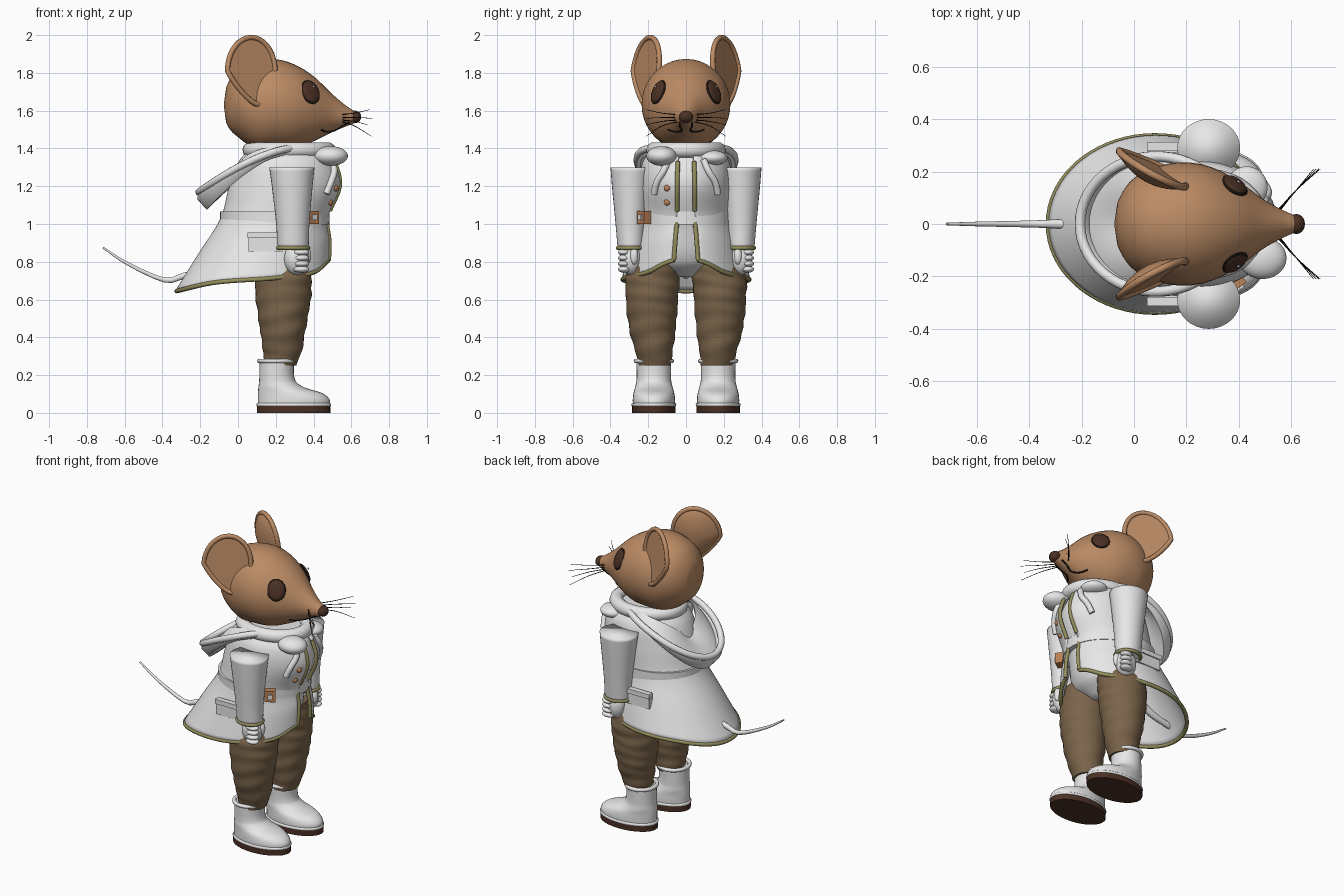
import bpy, bmesh
from math import sin, cos, pi, sqrt, radians
from mathutils import Vector

if "Cube" in bpy.data.objects:
    bpy.data.objects.remove(bpy.data.objects["Cube"])


def material(name, rgb):
    m = bpy.data.materials.new(name)
    m.use_nodes = True
    m.diffuse_color = (*rgb, 1)
    m.node_tree.nodes["Principled BSDF"].inputs["Base Color"].default_value = (*rgb, 1)
    return m


WHITE = material("white cloth", (.8, .8, .8))
FUR = material("brown fur", (.5, .26, .13))
PANTS = material("trouser brown", (.2, .13, .07))
OLIVE = material("olive trim", (.3, .28, .11))
DARK = material("dark brown", (.07, .03, .018))
BLACK = material("black line", (.012, .008, .006))
COPPER = material("copper", (.5, .22, .09))


def finish(ob, mat, angle=45):
    ob.data.materials.clear()
    ob.data.materials.append(mat)
    bpy.ops.object.select_all(action="DESELECT")
    ob.select_set(True)
    bpy.context.view_layer.objects.active = ob
    if angle >= 180:
        bpy.ops.object.shade_smooth()
    else:
        bpy.ops.object.shade_smooth_by_angle(angle=radians(angle))
    return ob


def at(keys, p):
    """Smooth interpolation of (position, values...) keys."""
    i = 0
    while i < len(keys) - 2 and p > keys[i + 1][0]:
        i += 1

    def slope(j, c):
        a, b = keys[max(j - 1, 0)], keys[min(j + 1, len(keys) - 1)]
        return (b[c] - a[c]) / (b[0] - a[0])
    a, b = keys[i], keys[i + 1]
    h = b[0] - a[0]
    t = (p - a[0]) / h
    return [a[c] * (1 - t) ** 2 * (1 + 2 * t) + b[c] * t * t * (3 - 2 * t)
            + h * t * (1 - t) * ((1 - t) * slope(i, c) - t * slope(i + 1, c))
            for c in range(1, len(a))]


def steps(keys, n):
    out = [a[0] + (b[0] - a[0]) * k / n for a, b in zip(keys, keys[1:]) for k in range(n)]
    return out + [keys[-1][0]]


def skin(name, rows, mat, closed=True, caps=True, thick=0, angle=45):
    """Bridge rows of points into a surface."""
    bm = bmesh.new()
    vs = [[bm.verts.new(p) for p in r] for r in rows]
    n = len(rows[0])
    for a, b in zip(vs, vs[1:]):
        for i in range(n if closed else n - 1):
            j = (i + 1) % n
            bm.faces.new((a[i], a[j], b[j], b[i]))
    if caps:
        bm.faces.new(vs[0])
        bm.faces.new(vs[-1])
    bmesh.ops.recalc_face_normals(bm, faces=bm.faces)
    me = bpy.data.meshes.new(name)
    bm.to_mesh(me)
    bm.free()
    ob = bpy.data.objects.new(name, me)
    bpy.context.collection.objects.link(ob)
    if thick:
        mod = ob.modifiers.new("thickness", "SOLIDIFY")
        mod.thickness, mod.offset = thick, 0
    return finish(ob, mat, angle)


def loft(name, keys, mat, axis="z", n=5, seg=32, ripple=0, angle=45):
    rows = []
    for p in steps(keys, n):
        c1, c2, r1, r2 = at(keys, p)
        row = []
        for i in range(seg):
            t = 2 * pi * i / seg
            k = 1 + ripple * (sin(p * 75 + 2 * sin(t + p * 9)) + .6 * sin(p * 43 - 2 * t))
            u, v = c1 + r1 * k * cos(t), c2 + r2 * k * sin(t)
            row.append((u, v, p) if axis == "z" else (p, u, v))
        rows.append(row)
    return skin(name, rows, mat, angle=angle)


def ball(name, loc, scale, mat, normal=None):
    bpy.ops.mesh.primitive_uv_sphere_add(segments=28, ring_count=16, location=loc)
    ob = bpy.context.object
    ob.name, ob.scale = name, scale
    if normal:
        ob.rotation_euler = Vector(normal).to_track_quat("Z", "Y").to_euler()
    return finish(ob, mat)


def box(name, loc, size, mat, turn=0):
    bpy.ops.mesh.primitive_cube_add(size=1, location=loc)
    ob = bpy.context.object
    ob.name, ob.scale, ob.rotation_euler.z = name, size, turn
    mod = ob.modifiers.new("soft edges", "BEVEL")
    mod.width, mod.segments = .005, 2
    return finish(ob, mat)


def ring(name, loc, rx, ry, r, mat):
    pts = [(loc[0] + rx * cos(t * pi / 20), loc[1] + ry * sin(t * pi / 20), loc[2]) for t in range(40)]
    return tube(name, pts, r, mat, loop=True)


def tube(name, pts, r, mat, r_end=None, loop=False, fine=1):
    if fine > 1:
        keys = [(i, *p) for i, p in enumerate(pts)]
        pts = [at(keys, p) for p in steps(keys, fine)]
    cu = bpy.data.curves.new(name, "CURVE")
    cu.dimensions, cu.bevel_depth, cu.bevel_resolution = "3D", r, 3
    cu.use_fill_caps = True
    sp = cu.splines.new("POLY")
    sp.points.add(len(pts) - 1)
    sp.use_cyclic_u = loop
    for i, p in enumerate(pts):
        sp.points[i].co = (*p, 1)
        sp.points[i].radius = 1 + ((r_end or r) / r - 1) * i / (len(pts) - 1)
    ob = bpy.data.objects.new(name, cu)
    bpy.context.collection.objects.link(ob)
    bpy.ops.object.select_all(action="DESELECT")
    ob.select_set(True)
    bpy.context.view_layer.objects.active = ob
    bpy.ops.object.convert(target="MESH")
    return finish(bpy.context.object, mat)


# Head, nose and tail
HEAD = [(-.075, 0, 1.63, .006, .006), (-.06, 0, 1.63, .09, .1), (0, 0, 1.64, .175, .18),
        (.1, 0, 1.63, .222, .235), (.2, 0, 1.632, .235, .24), (.3, 0, 1.622, .215, .222),
        (.4, 0, 1.61, .162, .172), (.5, 0, 1.587, .09, .1), (.57, 0, 1.572, .052, .056), (.62, 0, 1.565, .03, .03)]
loft("head", HEAD, FUR, axis="x", n=6, seg=40)
ball("nose", (.62, 0, 1.567), (.032, .038, .033), DARK)
tube("tail", [(.02, 0, .84), (-.14, 0, .76), (-.29, 0, .725), (-.39, 0, .703), (-.585, 0, .79), (-.715, 0, .875)],
     .026, WHITE, r_end=.005, fine=3)


def cheek(x, z, side, out=0):
    _, zc, ry, rz = at(HEAD, x)
    return Vector((x, side * (ry * sqrt(max(0, 1 - ((z - zc) / rz) ** 2)) + out), z))


def ear_point(r, t, side):
    v = .178 * r * sin(t)
    low = max(0, -v / .178)
    u = .143 * r * cos(t) * (1 - .35 * low) + .05 * low
    d = -.045 * (1 - r * r)
    return (.07 + .88 * u + .47 * d, side * (.212 - .47 * u + .88 * d - .13 * v), 1.81 + v)


for side in (-1, 1):
    # Ears with a rolled rim
    rows = [[ear_point(r / 6, t * pi / 18, side) for t in range(36)] for r in range(1, 7)]
    skin("ear", rows, FUR, thick=.02).data.polygons.foreach_get
    skin("ear_centre", [rows[0], [ear_point(.02, t * pi / 18, side) for t in range(36)]], FUR, thick=.02)
    tube("ear_rim", rows[-1], .014, FUR, loop=True)
    # Eyes, mouth and whiskers
    eye, n = cheek(.385, 1.7, side), Vector((.5, side * .75, .36)).normalized()
    ball("eye_rim", eye - n * .004, (.057, .068, .014), BLACK, n)
    ball("eye", eye, (.05, .061, .017), DARK, n)
    ball("eye_glint", eye + n * .015 + Vector((.006, 0, .022)), (.006, .006, .004), WHITE, n)
    tube("mouth", [cheek(x, z, side) for x, z in ((.44, 1.5), (.47, 1.488), (.51, 1.495), (.55, 1.518), (.59, 1.54))],
         .005, BLACK, fine=4)
    for z, ex, ez in ((1.58, .695, 1.605), (1.565, .71, 1.56), (1.55, .685, 1.525), (1.54, .705, 1.465)):
        tube("whisker", [cheek(.555, z, side), (.62, side * .13, z * .7 + ez * .3), (ex, side * .21, ez)],
             .0028, BLACK, r_end=.0012, fine=5)

# Inner body and coat
loft("shirt", [(.72, .24, 0, .06, .06), (.8, .24, 0, .16, .19), (1, .2, 0, .255, .22), (1.2, .25, 0, .27, .215),
               (1.32, .26, 0, .235, .2), (1.4, .25, 0, .18, .16)], WHITE)
COAT = [(.64, .08, .405, .335), (.835, .14, .345, .29), (1.03, .195, .28, .245),
        (1.2, .25, .29, .24), (1.32, .26, .255, .225), (1.39, .26, .2, .175)]
HEM = [(-1, .645), (-.5, .69), (.3, .715), (.8, .745), (1, .815)]
GAP = .19


def coat(t, p, out=0):
    xc, rx, ry = at(COAT, p)
    z = p if p > 1.03 else 1.03 - (1.03 - p) / .39 * (1.03 - at(HEM, cos(t))[0])
    return (xc + (rx + out) * cos(t), (ry + out) * sin(t), z)


turns = [GAP + (2 * pi - 2 * GAP) * i / 64 for i in range(65)]
skin("coat", [[coat(t, p) for t in turns] for p in steps(COAT, 6)], WHITE, closed=False, caps=False, thick=.014)
tube("hem_trim", [coat(t, .64) for t in turns], .012, OLIVE)
loft("belt", [(z, .195, 0, .29, .257) for z in (.998, 1.03, 1.065)], WHITE, n=1, seg=48)
box("buckle", (.39, -.222, 1.035), (.065, .045, .07), COPPER, .6)
box("buckle_plate", (.402, -.24, 1.035), (.03, .02, .03), WHITE, .6)
for p in (1.115, 1.19):
    ball("button", coat(-.42, p, .006), (.017, .017, .012), COPPER, (1, -.4, 0))

# Collar, hood and scarf knot
ring("collar", (.27, 0, 1.392), .205, .17, .042, WHITE)


def hood(a, k, dz):
    w = (1 + cos(a)) / 2
    k = 1 - (1 - k) * max(w, .15)
    x = .08 - .295 * cos(a)
    z = 1.4 - .235 * (max(0, .29 - x) / .505) ** 1.5
    return (.08 - .295 * k * cos(a), .262 * k * sin(a), z + dz * max(w, .35))


sweep = [-2.36 + 4.72 * i / 40 for i in range(41)]
SECTION = ((1, 0), (1, -.035), (.83, -.09), (.55, -.01), (.3, .05), (.3, .09), (.6, .04), (.85, -.045), (.94, 0))
skin("hood", [[hood(a, k, dz) for k, dz in SECTION] for a in sweep], WHITE, angle=70)
tube("hood_rim", [hood(a, .97, .004) for a in sweep], .02, WHITE)
ball("scarf_knot", (.49, -.13, 1.36), (.092, .08, .052), WHITE)
ball("scarf_fold", (.43, .14, 1.35), (.08, .08, .04), WHITE)

for side in (-1, 1):
    # Coat front trims, drawstring and pocket
    for name, lo, hi in (("chest_trim", 1.07, 1.33), ("skirt_trim", .64, .995)):
        tube(name, [coat(side * GAP, lo + (hi - lo) * i / 8, .004) for i in range(9)], .012, OLIVE)
    tube("drawstring", [coat(side * t, p, .014) for t, p in ((.42, 1.34), (.5, 1.28), (.66, 1.22), (.72, 1.16))],
         .018, WHITE, fine=4)
    box("pocket", (.145, side * .288, .9), (.18, .035, .09), WHITE)
    box("pocket_flap", (.145, side * .296, .94), (.19, .035, .03), WHITE)
    # Sleeve, cuff and hand
    loft("sleeve", [(.87, .292, side * .292, .082, .07), (1, .29, side * .293, .088, .08),
                    (1.2, .287, side * .292, .108, .1), (1.3, .285, side * .29, .12, .11)], WHITE, angle=180)
    ring("cuff_trim", (.292, side * .292, .873), .08, .068, .011, OLIVE)
    ball("hand", (.31, side * .292, .815), (.066, .058, .085), WHITE)
    for i in range(4):
        ball("finger", (.335, side * .328, .85 - .03 * i), (.042, .032, .018), WHITE)
    ball("thumb", (.365, side * .275, .83), (.022, .022, .045), WHITE)
    # Creased trousers
    loft("trouser_leg", [(.25, .225, side * .165, .082, .085), (.33, .235, side * .17, .103, .1),
                         (.45, .237, side * .178, .122, .124), (.6, .24, side * .18, .145, .138),
                         (.72, .24, side * .175, .15, .142), (.84, .24, side * .15, .14, .12)],
         PANTS, n=9, seg=40, ripple=.018)
    # Boots
    y = side * .17
    loft("boot", [(.03, .295, y, .19, .11), (.07, .295, y, .19, .112), (.105, .275, y, .17, .108),
                  (.135, .23, y, .122, .1), (.17, .208, y, .096, .092), (.275, .205, y, .09, .092)], WHITE)
    ring("boot_rim", (.205, y, .275), .092, .095, .012, WHITE)
    ring("boot_welt", (.295, y, .043), .188, .109, .01, WHITE)
    loft("sole", [(0, .295, y, .195, .115), (.036, .295, y, .195, .115)], DARK, n=1)
